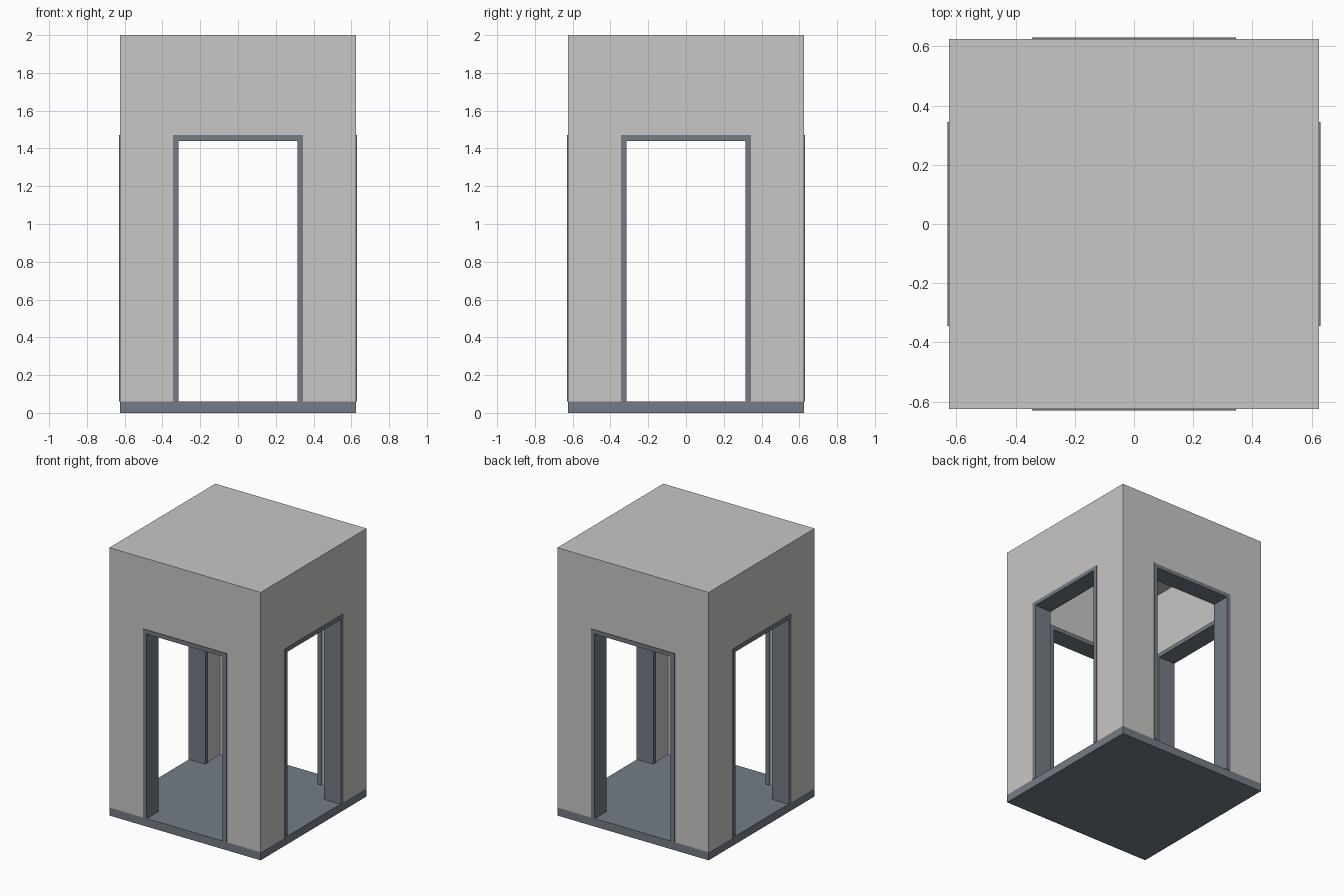
import bpy, bmesh, math
from mathutils import Matrix, Vector

if "Cube" in bpy.data.objects:
    bpy.data.objects.remove(bpy.data.objects["Cube"])

HALF = 0.625                      # half width of the body
BASE, TOP = 0.06, 2.0             # floor slab top, roof height
IN_X, IN_Z = 0.315, 1.44          # clear doorway
OUT_X, OUT_Z = 0.345, 1.47        # outer edge of the door frame


def material(name, rgb):
    m = bpy.data.materials.new(name)
    m.diffuse_color = (*rgb, 1)
    m.use_nodes = True
    m.node_tree.nodes["Principled BSDF"].inputs["Base Color"].default_value = m.diffuse_color
    return m


plaster = material("warm light grey", (0.58, 0.57, 0.555))
steel = material("slate grey", (0.175, 0.202, 0.236))


def add_object(name, bm, mat=None):
    bmesh.ops.recalc_face_normals(bm, faces=bm.faces)
    me = bpy.data.meshes.new(name)
    bm.to_mesh(me)
    bm.free()
    ob = bpy.data.objects.new(name, me)
    bpy.context.collection.objects.link(ob)
    if mat:
        me.materials.append(mat)
    return ob


def box(name, lo, hi, mat=None):
    lo, hi = Vector(lo), Vector(hi)
    bm = bmesh.new()
    bmesh.ops.create_cube(bm, size=1, matrix=Matrix.Translation((lo + hi) / 2)
                          @ Matrix.Diagonal((*(hi - lo), 1)))
    return add_object(name, bm, mat)


# Floor slab
box("floor_slab", (-HALF, -HALF, 0), (HALF, HALF, BASE), steel)

# Hollow body with a doorway through each side
body = box("body_walls", (-HALF, -HALF, BASE), (HALF, HALF, TOP), plaster)
d, t = 0.33, 1.455                # cut edge sits hidden inside the frames
cutters = [
    box("room_cutter", (-0.5, -0.5, -0.1), (0.5, 0.5, 1.95)),
    box("door_cutter_y", (-d, -1, -0.2), (d, 1, t)),
    box("door_cutter_x", (-1, -d, -0.2), (1, d, t)),
]
for c in cutters:
    c.hide_render = True
    mod = body.modifiers.new(c.name, 'BOOLEAN')
    mod.operation, mod.solver, mod.object = 'DIFFERENCE', 'EXACT', c
bpy.context.view_layer.update()
cut_mesh = bpy.data.meshes.new_from_object(
    body.evaluated_get(bpy.context.evaluated_depsgraph_get()))
body.modifiers.clear()
body.data = cut_mesh
for c in cutters:
    bpy.data.objects.remove(c)

# Door frames: U profile extruded through the wall, slightly proud of both faces
profile = [(-OUT_X, BASE), (-OUT_X, OUT_Z), (OUT_X, OUT_Z), (OUT_X, BASE),
           (IN_X, BASE), (IN_X, IN_Z), (-IN_X, IN_Z), (-IN_X, BASE)]
for i, side in enumerate(("front", "right", "back", "left")):
    bm = bmesh.new()
    face = bm.faces.new([bm.verts.new((x, -0.63, z)) for x, z in profile])
    ext = bmesh.ops.extrude_face_region(bm, geom=[face], use_keep_orig=True)
    bmesh.ops.translate(bm, vec=(0, 0.14, 0), verts=[
        v for v in ext["geom"] if isinstance(v, bmesh.types.BMVert)])
    bmesh.ops.rotate(bm, verts=bm.verts, matrix=Matrix.Rotation(i * math.pi / 2, 3, 'Z'))
    add_object(side + "_door_frame", bm, steel)
